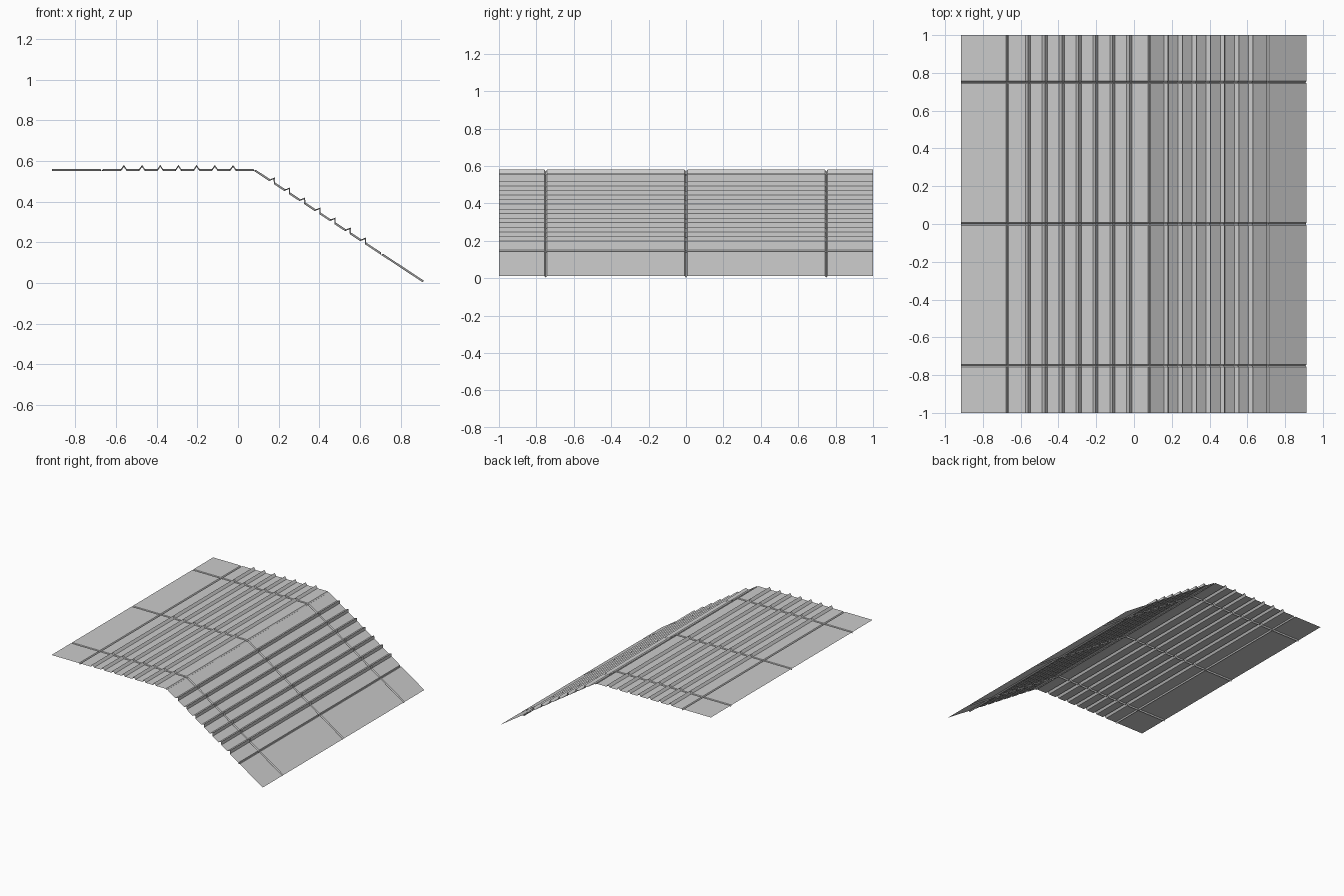
import bpy, bmesh, math

if "Cube" in bpy.data.objects:
    bpy.data.objects.remove(bpy.data.objects["Cube"])

LENGTH = 0.997                 # length of each roof slope, measured from the fold
FOLD_X, FOLD_Z = 0.0815, 0.560
ANGLE = math.radians(33.4)     # pitch of the sloping half
RIDGE_H, RIDGE_W = 0.020, 0.014
SEAM_D, SEAM_W = 0.010, 0.007

# Half section running away from the fold: (distance, height off the sheet)
half = [(SEAM_W, 0)]
for i in range(7):
    d = 0.106 + i * 0.0895
    half += [(d - RIDGE_W, 0), (d, RIDGE_H), (d + RIDGE_W, 0)]
half += [(0.752 - SEAM_W, 0), (0.752, -SEAM_D), (0.752 + SEAM_W, 0), (LENGTH, 0)]
section = [(-d, h) for d, h in reversed(half)] + [(0, -0.008)] + half

# Stations across the roof, with three recessed seams
stations = [(-1, 0)]
for y in (-0.75, 0, 0.75):
    stations += [(y - SEAM_W, 0), (y, -SEAM_D), (y + SEAM_W, 0)]
stations.append((1, 0))


def place(d, h, y):
    """Bend the flat section over the fold."""
    a = ANGLE if d > 0 else 0
    return (FOLD_X + d * math.cos(a) + h * math.sin(a), y,
            FOLD_Z - d * math.sin(a) + h * math.cos(a))


# Folded sheet with ridges and seams
bm = bmesh.new()
rows = []
for y, seam in stations:
    rows.append([bm.verts.new(place(d, h + seam if h > 0 else min(h, seam), y))
                 for d, h in section])
for r0, r1 in zip(rows, rows[1:]):
    for i in range(len(section) - 1):
        bm.faces.new((r0[i], r0[i + 1], r1[i + 1], r1[i]))

mesh = bpy.data.meshes.new("ribbed_roof_sheet")
bm.to_mesh(mesh)
bm.free()
grey = bpy.data.materials.new("light grey metal")
grey.diffuse_color = (0.6, 0.6, 0.6, 1)
grey.use_nodes = True
grey.node_tree.nodes["Principled BSDF"].inputs["Base Color"].default_value = grey.diffuse_color
mesh.materials.append(grey)
roof = bpy.data.objects.new("ribbed_roof_sheet", mesh)
bpy.context.collection.objects.link(roof)
